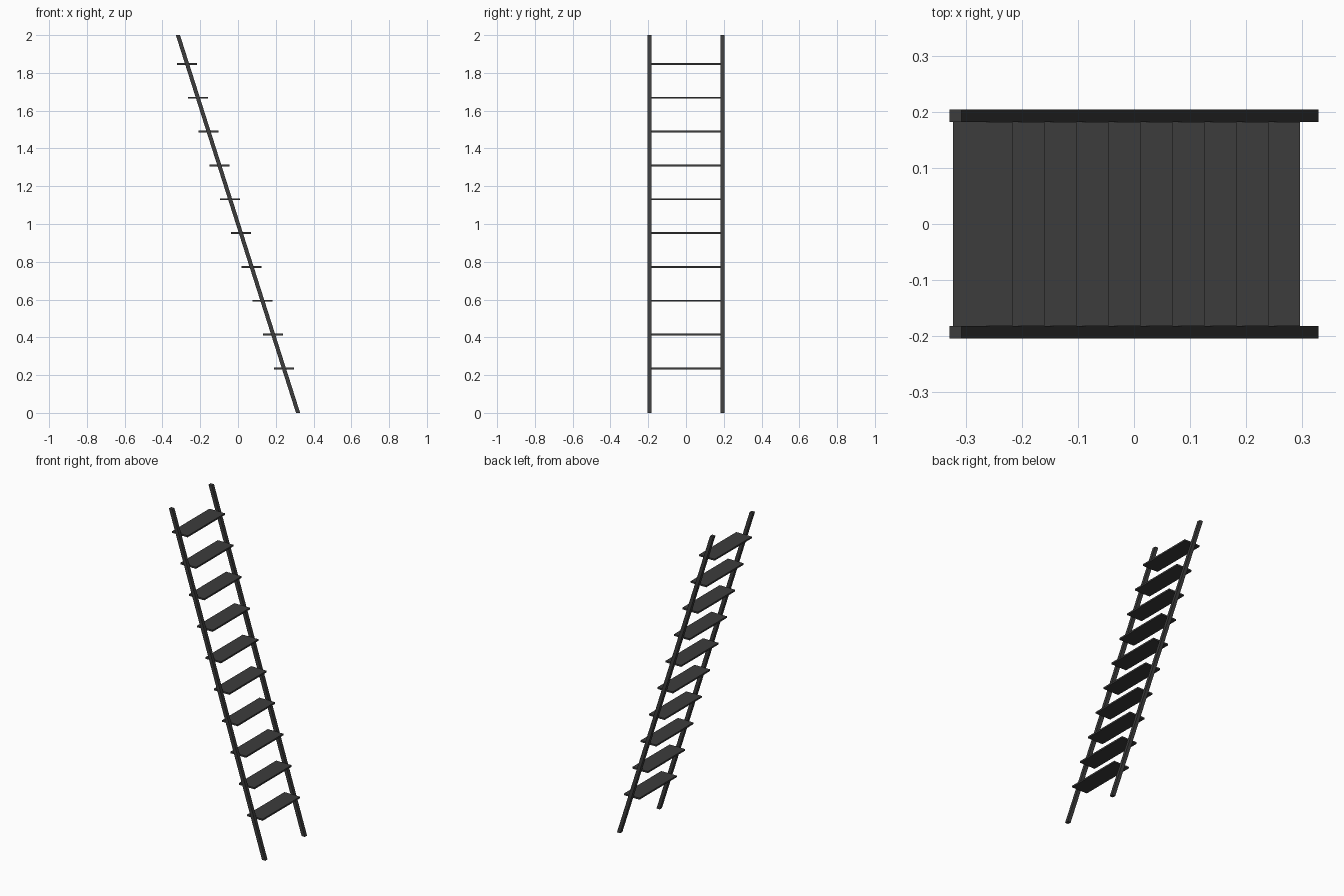
import bpy
import bmesh
from mathutils import Matrix

if "Cube" in bpy.data.objects:
    bpy.data.objects.remove(bpy.data.objects["Cube"], do_unlink=True)

dark = bpy.data.materials.new("dark_grey")
dark.use_nodes = True
grey = (0.045, 0.045, 0.045, 1)
dark.diffuse_color = grey
dark.node_tree.nodes["Principled BSDF"].inputs["Base Color"].default_value = grey

HEIGHT = 2.0
RAIL = 0.022          # rail thickness
RAIL_Y = 0.193        # rail centre line
LEAN = -0.318         # horizontal run per unit of height
TREADS = 10


def box(name, size, centre, lean=0.0):
    """Box with horizontal ends, optionally sheared along x by its height."""
    bm = bmesh.new()
    bmesh.ops.create_cube(bm, size=1, matrix=Matrix.Diagonal((*size, 1)))
    for v in bm.verts:
        v.co.x += lean * v.co.z
    mesh = bpy.data.meshes.new(name)
    bm.to_mesh(mesh)
    bm.free()
    mesh.materials.append(dark)
    obj = bpy.data.objects.new(name, mesh)
    obj.location = centre
    bpy.context.collection.objects.link(obj)
    return obj


# Leaning side rails
for side, sign in (("front", -1), ("back", 1)):
    box(side + "_rail", (RAIL, RAIL, HEIGHT), (0, sign * RAIL_Y, HEIGHT / 2), LEAN)

# Flat treads between the rails
for i in range(TREADS):
    z = 0.235 + i * 0.1792
    x = LEAN * (z - HEIGHT / 2)
    box(f"tread_{i + 1}", (0.106, 2 * RAIL_Y - RAIL, 0.01), (x, 0, z))
